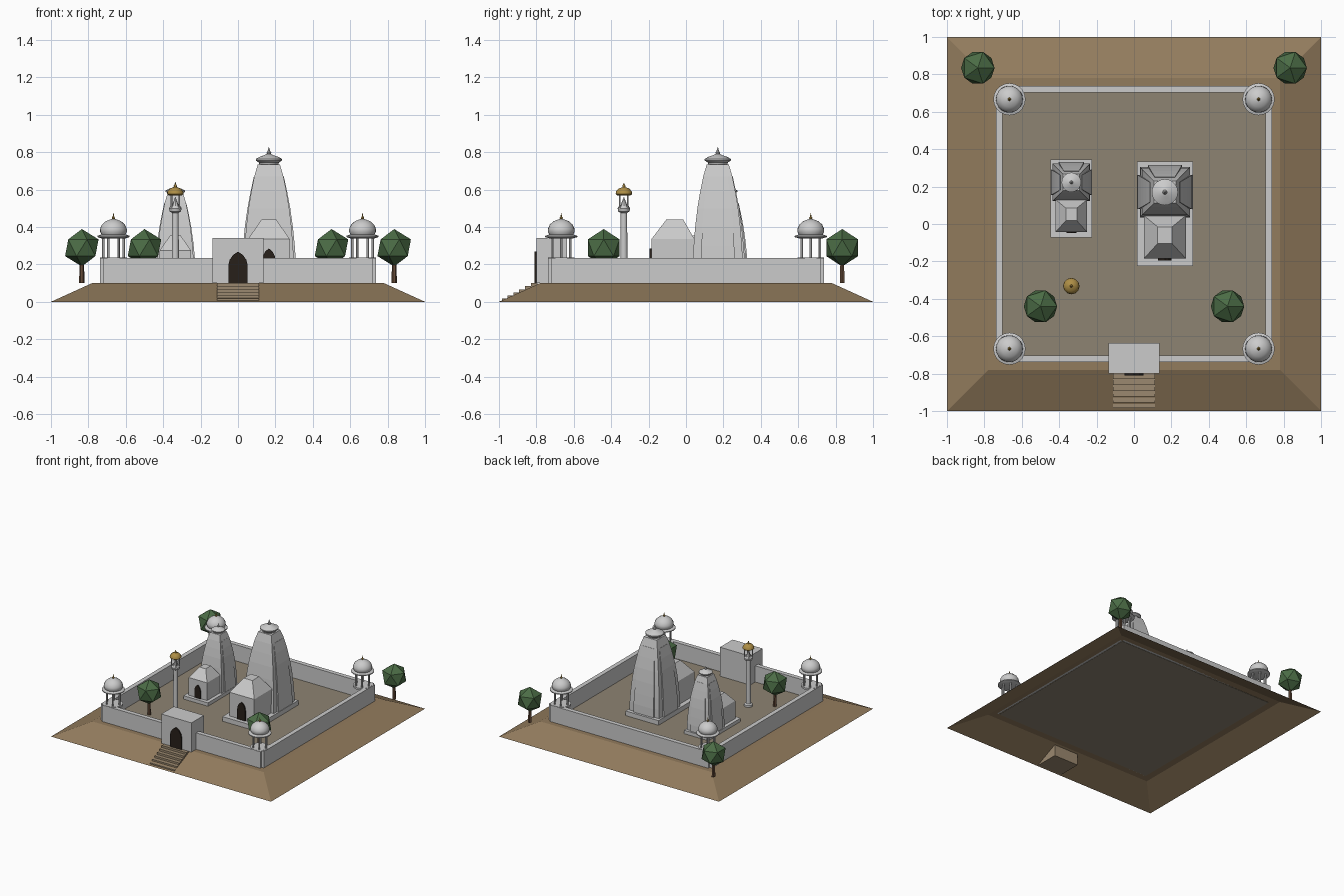
import bpy, bmesh, math
from mathutils import Vector

if "Cube" in bpy.data.objects:
    bpy.data.objects.remove(bpy.data.objects["Cube"])


def mat(name, col):
    m = bpy.data.materials.new(name)
    m.diffuse_color = (*col, 1)
    m.use_nodes = True
    m.node_tree.nodes["Principled BSDF"].inputs["Base Color"].default_value = m.diffuse_color
    return m


EARTH = mat("earth", (0.29, 0.20, 0.11))
COURT = mat("court", (0.27, 0.23, 0.17))
STEP = mat("step_stone", (0.33, 0.25, 0.16))
LEAF = mat("leaf", (0.07, 0.15, 0.06))
BARK = mat("bark", (0.13, 0.07, 0.04))
DARK = mat("dark_wood", (0.02, 0.014, 0.01))
GOLD = mat("gold", (0.42, 0.27, 0.06))


def finish(name, bm, material=None, smooth=False):
    bmesh.ops.recalc_face_normals(bm, faces=bm.faces)
    me = bpy.data.meshes.new(name)
    bm.to_mesh(me)
    bm.free()
    ob = bpy.data.objects.new(name, me)
    bpy.context.collection.objects.link(ob)
    if material:
        me.materials.append(material)
    if smooth:
        bpy.ops.object.select_all(action='DESELECT')
        bpy.context.view_layer.objects.active = ob
        ob.select_set(True)
        bpy.ops.object.shade_smooth_by_angle(angle=math.radians(35))
    return ob


def loft(name, rings, material=None, bottom=True, smooth=False):
    """Skin a stack of equal-length point rings and cap the ends."""
    bm = bmesh.new()
    vs = [[bm.verts.new(p) for p in r] for r in rings]
    n = len(vs[0])
    for a, b in zip(vs, vs[1:]):
        for i in range(n):
            bm.faces.new((a[i], a[(i + 1) % n], b[(i + 1) % n], b[i]))
    bm.faces.new(vs[-1])
    if bottom:
        bm.faces.new(vs[0][::-1])
    return finish(name, bm, material, smooth)


def rect(x0, x1, y0, y1, z):
    return [(x0, y0, z), (x1, y0, z), (x1, y1, z), (x0, y1, z)]


def box(name, x0, x1, y0, y1, z0, z1, material=None):
    return loft(name, [rect(x0, x1, y0, y1, z0), rect(x0, x1, y0, y1, z1)], material)


def lathe(name, x, y, profile, n=16, material=None, smooth=True):
    rings = [[(x + r * math.cos(2 * math.pi * i / n), y + r * math.sin(2 * math.pi * i / n), z)
              for i in range(n)] for r, z in profile]
    return loft(name, rings, material, smooth=smooth)


def arch_door(name, x, y, z, w, h, depth=0.012):
    """Dark pointed-arch panel standing proud of a front wall."""
    half = [(1, 0), (1, 0.55), (0.86, 0.74), (0.5, 0.9)]
    pts = half + [(0, 1)] + [(-a, b) for a, b in half[::-1]]
    rings = [[(x + a * w, yy, z + b * h) for a, b in pts] for yy in (y, y - depth)]
    return loft(name, rings, DARK)


# Earth mound (open underneath) and paved court
loft("mound", [rect(-1, 1, -1, 1, 0), rect(-.78, .78, -.78, .78, .1)], EARTH, bottom=False)
box("court_floor", -.72, .72, -.72, .72, .098, .102, COURT)

# Enclosure walls
for s in (-1, 1):
    a, b = sorted((s * .703, s * .739))
    box("side_wall", a, b, -.72, .72, .1, .235)
    box("end_wall", -.72, .72, a, b, .1, .235)

# Gatehouse and stairs
box("gatehouse", -.137, .137, -.8, -.637, .1, .34)
arch_door("gate_door", 0, -.798, .1, .052, .168)
for i in range(6):
    box("stair", -.112, .112, -.985 + i * .031, -.795, 0, .1 * (i + 1) / 6, STEP)


# Temple: plinth, curved tower with side bands, ribbed disc, porch
def temple(cx, cy, s):
    def X(v): return cx + v * s
    def Y(v): return cy + v * s
    def Z(v): return .1 + v * s
    box("plinth", X(-.15), X(.15), Y(-.28), Y(.28), .1, Z(.04))
    ty = .115
    prof = [(.134, .04), (.134, .11), (.129, .2), (.121, .3), (.109, .4),
            (.094, .49), (.078, .57), (.059, .635)]
    loft("tower", [rect(X(-h), X(h), Y(ty - h), Y(ty + h), Z(z)) for h, z in prof])
    # raised central bands on the left, right and back faces
    for ang in (0, 90, 180):
        c, sn = math.cos(math.radians(ang)), math.sin(math.radians(ang))
        rings = []
        for h, z in prof[:-1]:
            w, o = h * .68, h + .02 * (0.67 - z)
            pts = [(h * .8, -w), (o, -w), (o, w), (h * .8, w)]
            rings.append([(X(a * c - b * sn), Y(ty + a * sn + b * c), Z(z)) for a, b in pts])
        loft("tower_band", rings)
    lathe("tower_crown", X(0), Y(ty), [(r * s, Z(z)) for r, z in
          [(.05, .633), (.054, .645), (.07, .655), (.07, .664), (.05, .675), (.022, .685),
           (.012, .69)]], 20)
    lathe("tower_finial", X(0), Y(ty), [(r * s, Z(z)) for r, z in
          [(.009, .688), (.013, .697), (.007, .706), (.001, .727)]], 8)
    # porch with a flat-topped hipped roof
    loft("porch", [rect(X(-.112), X(.112), Y(-.24), Y(-.01), Z(.04)),
                   rect(X(-.112), X(.112), Y(-.24), Y(-.01), Z(.235)),
                   rect(X(-.039), X(.039), Y(-.16), Y(-.07), Z(.34))])
    arch_door("porch_door", X(0), Y(-.238), Z(.04), .036 * s, .145 * s, .012 * s)


temple(.165, .055, 1)
temple(-.335, .137, .745)

# Domed pavilions on the wall corners
for sx in (-1, 1):
    for sy in (-1, 1):
        x, y = sx * .666, sy * .667
        lathe("pavilion_base", x, y, [(.072, .222), (.072, .237)])
        for i in range(6):
            a = i * math.pi / 3
            lathe("pavilion_column", x + .055 * math.cos(a), y + .055 * math.sin(a),
                  [(.007, .235), (.007, .345)], 6)
        lathe("pavilion_dome", x, y, [(.06, .338), (.086, .346), (.086, .353), (.064, .36),
              (.072, .375), (.071, .392), (.061, .413), (.042, .43), (.018, .44), (.006, .443)], 20)
        lathe("pavilion_finial", x, y, [(.006, .441), (.009, .449), (.004, .456), (.001, .474)],
              8, GOLD)

# Lamp pillar with a small gilded lantern
px, py = -.335, -.332
lathe("pillar", px, py, [(.032, .1), (.032, .118), (.02, .125), (.017, .475), (.03, .483),
      (.034, .5), (.026, .512)], 12)
for i in range(4):
    a = math.pi / 4 + i * math.pi / 2
    lathe("lantern_post", px + .03 * math.cos(a), py + .03 * math.sin(a),
          [(.005, .495), (.005, .572)], 6)
lathe("lantern_core", px, py, [(.02, .51), (.001, .56)], 8)
lathe("lantern_roof", px, py, [(.034, .568), (.044, .576), (.042, .59), (.028, .606), (.007, .613),
      (.008, .619), (.001, .635)], 12, GOLD)

# Trees: icosahedron crown on a thin trunk
for x, y in ((-.835, .835), (.835, .835), (-.5, -.44), (.5, -.44)):
    lathe("tree_trunk", x, y, [(.015, .1), (.011, .22)], 6, BARK, False)
    bm = bmesh.new()
    bmesh.ops.create_icosphere(bm, subdivisions=1, radius=.1)
    bmesh.ops.translate(bm, verts=bm.verts, vec=Vector((x, y, .289)))
    finish("tree_crown", bm, LEAF)
